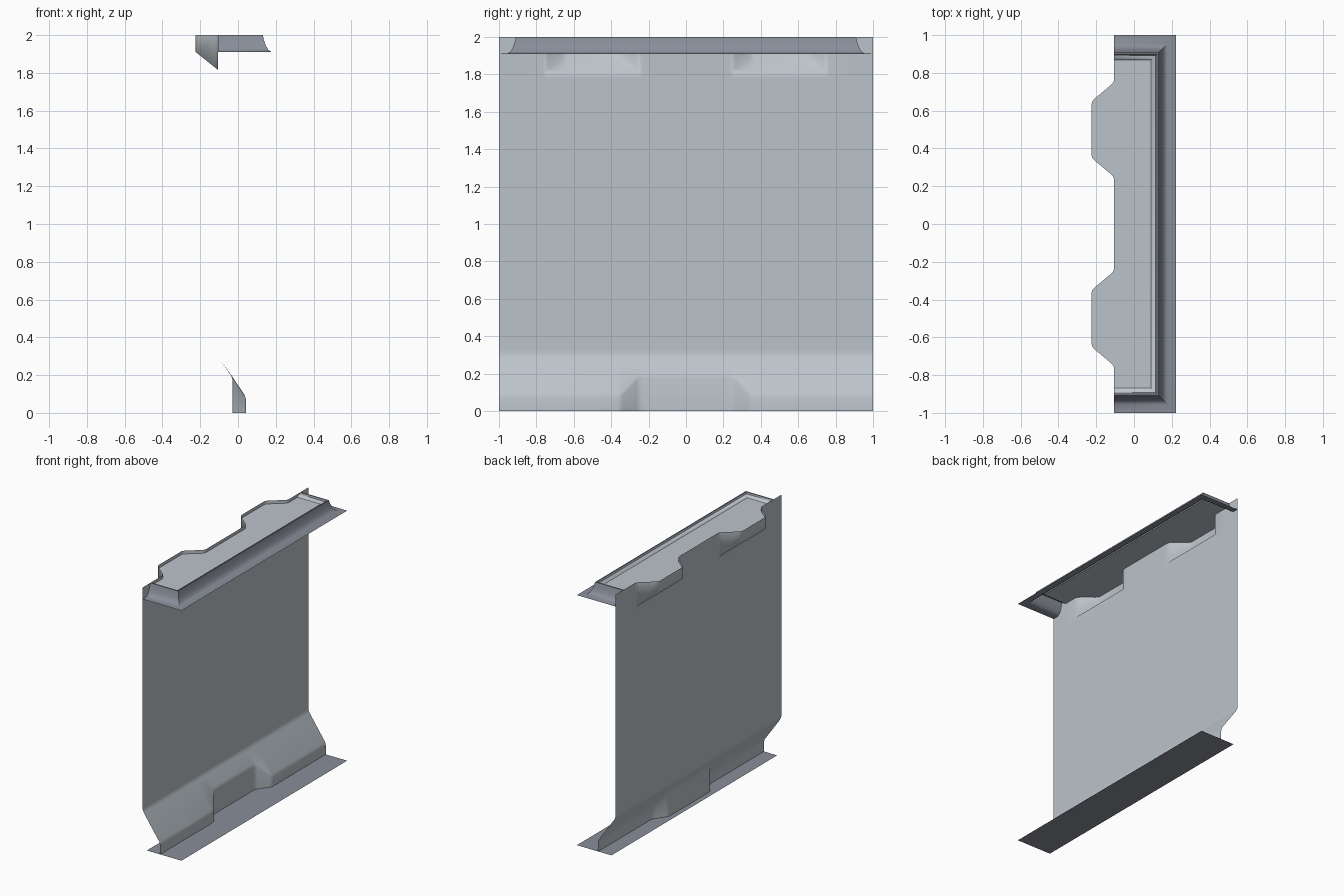
import bpy, bmesh

if "Cube" in bpy.data.objects:
    bpy.data.objects.remove(bpy.data.objects["Cube"])

def material(name, rgb):
    m = bpy.data.materials.new(name)
    m.diffuse_color = (*rgb, 1)
    m.use_nodes = True
    m.node_tree.nodes["Principled BSDF"].inputs["Base Color"].default_value = m.diffuse_color
    return m

PALE = material("pale grey", (0.50, 0.55, 0.59))
SLATE = material("slate grey", (0.25, 0.27, 0.32))

def loft(name, sections, mat, up_hint, angle=1.1):
    """Skin a sheet through sections of equal point count."""
    bm = bmesh.new()
    rows = [[bm.verts.new(p) for p in s] for s in sections]
    for a, b in zip(rows, rows[1:]):
        for i in range(len(a) - 1):
            bm.faces.new((a[i], a[i + 1], b[i + 1], b[i]))
    bmesh.ops.remove_doubles(bm, verts=bm.verts, dist=0.0005)
    bm.normal_update()
    # turn the whole sheet towards its visible side
    total = sum(f.normal[up_hint] * f.calc_area() for f in bm.faces)
    if total < 0:
        bmesh.ops.reverse_faces(bm, faces=bm.faces)
    me = bpy.data.meshes.new(name)
    bm.to_mesh(me)
    bm.free()
    me.materials.append(mat)
    ob = bpy.data.objects.new(name, me)
    bpy.context.collection.objects.link(ob)
    bpy.context.view_layer.objects.active = ob
    ob.select_set(True)
    bpy.ops.object.shade_smooth_by_angle(angle=angle)
    ob.select_set(False)
    return ob

# softened ramp used for the sides of every recess
RAMP = [(-0.15, 0), (0, 0.04), (0.15, 0.15), (0.85, 0.85), (1, 0.96), (1.15, 1)]

def ramp(t):
    if t <= RAMP[0][0]:
        return 0
    for (a, u), (b, v) in zip(RAMP, RAMP[1:]):
        if t <= b:
            return u + (v - u) * (t - a) / (b - a)
    return 1

WALL = -0.105
def notch_depth(y):      # two pockets at the top of the wall
    y = abs(y)
    return 0.12 * min(ramp((y - 0.25) / 0.1), ramp((0.75 - y) / 0.1))

def kick_depth(y):       # one pocket in the skirting
    return 0.072 * ramp((0.35 - abs(y)) / 0.1)

half = {0, 0.2, 0.87, 0.9, 1.0}
for t, _ in RAMP:
    half |= {round(v, 4) for v in (0.25 + t * 0.1, 0.75 - t * 0.1, 0.35 - t * 0.1)}
ys = sorted(half | {-y for y in half})

# wall with top pockets and sloped skirting, one section per y
def wall_section(y):
    d, r = notch_depth(y), kick_depth(y)
    xz = [(WALL - d, 2), (WALL - d, 1.815 + d * 0.8), (WALL, 1.815), (WALL, 1.78),
          (WALL, 0.33), (WALL, 0.305), (WALL + 0.01, 0.28),
          (0.035 - r, 0.095 + r * 1.48), (0.042 - r, 0.07 + r * 1.48), (0.042 - r, 0)]
    return [(x, y, z) for x, z in xz]

loft("wall", [wall_section(y) for y in ys], PALE, 0)

# ceiling sheet following the pockets
CEIL = 1.975
loft("ceiling", [[(WALL - notch_depth(y), y, CEIL), (WALL, y, CEIL), (0.09, y, CEIL)]
                 for y in ys if abs(y) <= 0.87], PALE, 2)

# three-sided sweep around the top, o = inset from the outer edge
def u_path(o, z):
    x, y = 0.222 - o, 1 - o
    return [(WALL, -y, z), (x, -y, z), (x, y, z), (WALL, y, z)]

loft("ceiling_rim", [u_path(0.132, CEIL), u_path(0.122, 1.985), u_path(0.108, 1.99)], PALE, 2, 0.5)
loft("cornice", [u_path(*p) for p in [(0, 1.91), (0.045, 1.911), (0.062, 1.922), (0.075, 1.945),
                                      (0.085, 1.975), (0.091, 2), (0.1, 2), (0.108, 1.99)]],
     SLATE, 2, 0.7)

# floor strip
loft("floor", [[(-0.07, y, 0), (0.222, y, 0)] for y in (-1, 1)], SLATE, 2)
